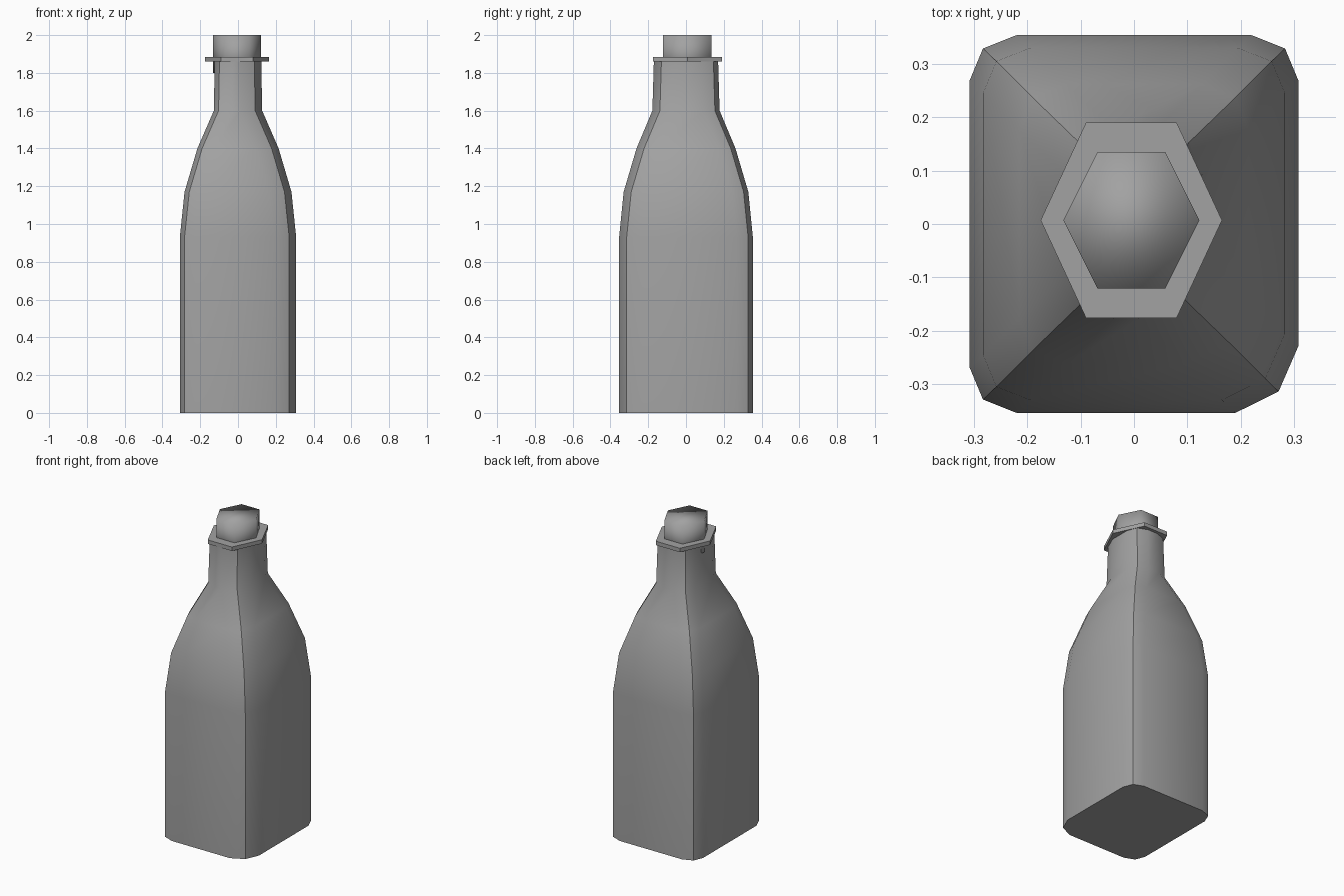
import bpy
import bmesh
import math

cube = bpy.data.objects.get("Cube")
if cube:
    bpy.data.objects.remove(cube, do_unlink=True)

# One plain grey for every part
grey = bpy.data.materials.new("plain grey")
grey.use_nodes = True
COLOUR = (0.36, 0.36, 0.36, 1)
grey.diffuse_color = COLOUR
grey.node_tree.nodes["Principled BSDF"].inputs["Base Color"].default_value = COLOUR


def loft(name, rings, smooth_angle):
    """Skin a stack of equal-sized rings, listed bottom to top, and cap both ends."""
    bm = bmesh.new()
    loops = [[bm.verts.new(p) for p in ring] for ring in rings]
    count = len(loops[0])
    for low, high in zip(loops, loops[1:]):
        for i in range(count):
            j = (i + 1) % count
            bm.faces.new((low[i], low[j], high[j], high[i]))
    bm.faces.new(loops[0][::-1])
    bm.faces.new(loops[-1])
    mesh = bpy.data.meshes.new(name)
    bm.to_mesh(mesh)
    bm.free()
    mesh.materials.append(grey)
    obj = bpy.data.objects.new(name, mesh)
    bpy.context.collection.objects.link(obj)
    bpy.ops.object.select_all(action="DESELECT")
    obj.select_set(True)
    bpy.context.view_layer.objects.active = obj
    bpy.ops.object.shade_smooth_by_angle(angle=math.radians(smooth_angle))
    return obj


def body_ring(hx, hy, z):
    """Rectangle with two-step chamfered corners; the chamfer keeps its size."""
    points = []
    for sx, sy in ((1, -1), (1, 1), (-1, 1), (-1, -1)):
        # The front left corner is cut a little deeper than the others
        if (sx, sy) == (1, -1):
            cut = ((0.118, 0), (0.037, 0.04), (0, 0.125))
        else:
            cut = ((0.088, 0), (0.025, 0.025), (0, 0.085))
        corner = [(sx * (hx - dx), sy * (hy - dy), z) for dx, dy in cut]
        points += corner if sx * sy < 0 else corner[::-1]
    return points


def hexagon(rx, ry, z):
    """Hexagon with points on the x axis, on the neck's centre line."""
    shape = ((1, 0), (0.5, 1), (-0.5, 1), (-1, 0), (-0.5, -1), (0.5, -1))
    return [(-0.005 + rx * x, 0.007 + ry * y, z) for x, y in shape]


# Bottle body, shoulder and neck: half width, half depth, height
profile = [(0.308, 0.354, 0), (0.308, 0.354, 0.93), (0.283, 0.33, 1.17),
           (0.215, 0.262, 1.40), (0.128, 0.178, 1.60), (0.123, 0.17, 1.865)]
loft("bottle_body", [body_ring(*p) for p in profile], 30)

# Flat collar around the mouth
loft("neck_collar", [hexagon(0.17, 0.183, z) for z in (1.86, 1.885)], 30)

# Stopper, softly shaded all over
loft("stopper", [hexagon(0.1275, 0.1275, z) for z in (1.8, 2.0)], 180)
